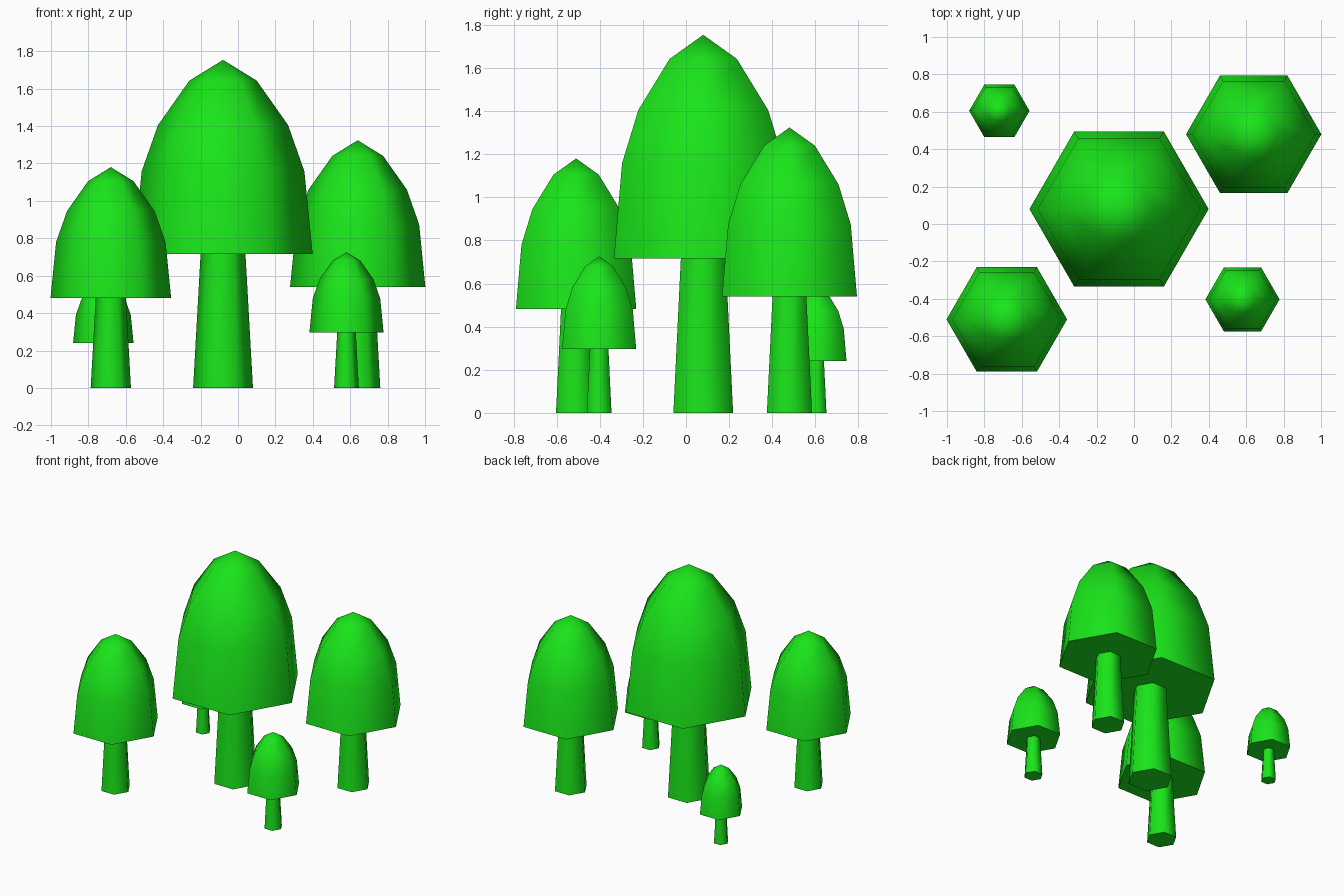
import bpy, bmesh
from math import cos, sin, pi

if "Cube" in bpy.data.objects:
    bpy.data.objects.remove(bpy.data.objects["Cube"])

SIDES = 6

leaf = bpy.data.materials.new("green")
leaf.diffuse_color = (0.01, 0.78, 0.01, 1)
leaf.use_nodes = True
leaf.node_tree.nodes["Principled BSDF"].inputs["Base Color"].default_value = leaf.diffuse_color

# (radius, height) profiles of the largest tree
CROWN = [(0.479, 0.716), (0.435, 1.158), (0.348, 1.405), (0.18, 1.643), (0, 1.754)]
TRUNK = [(0.16, 0.0), (0.12, 0.716)]


def lathe(name, profile, x, y, scale):
    """Six-sided turned solid with a flat, crisp underside."""
    bm = bmesh.new()
    rings = []
    for r, z in profile:
        n = SIDES if r else 1
        rings.append([bm.verts.new((r * scale * cos(2 * pi * i / SIDES),
                                    r * scale * sin(2 * pi * i / SIDES),
                                    z * scale)) for i in range(n)])
    for a, b in zip(rings, rings[1:]):
        for i in range(SIDES):
            j = (i + 1) % SIDES
            quad = [a[i], a[j], b[j], b[i]] if len(b) > 1 else [a[i], a[j], b[0]]
            bm.faces.new(quad).smooth = True
    ends = [bm.faces.new(rings[0][::-1])]
    if len(rings[-1]) > 1:
        ends.append(bm.faces.new(rings[-1]))
    for f in ends:
        for e in f.edges:
            e.smooth = False
    mesh = bpy.data.meshes.new(name)
    bm.to_mesh(mesh)
    bm.free()
    mesh.materials.append(leaf)
    obj = bpy.data.objects.new(name, mesh)
    obj.location = (x, y, 0)
    bpy.context.collection.objects.link(obj)
    return obj


# Five trees: name, x, y, scale
TREES = [
    ("centre", -0.08, 0.08, 1.0),
    ("back_right", 0.64, 0.48, 0.755),
    ("front_left", -0.68, -0.51, 0.673),
    ("front_right", 0.58, -0.403, 0.414),
    ("back_left", -0.72, 0.605, 0.337),
]
for name, x, y, s in TREES:
    lathe(name + "_trunk", TRUNK, x, y, s)
    lathe(name + "_crown", CROWN, x, y, s)
